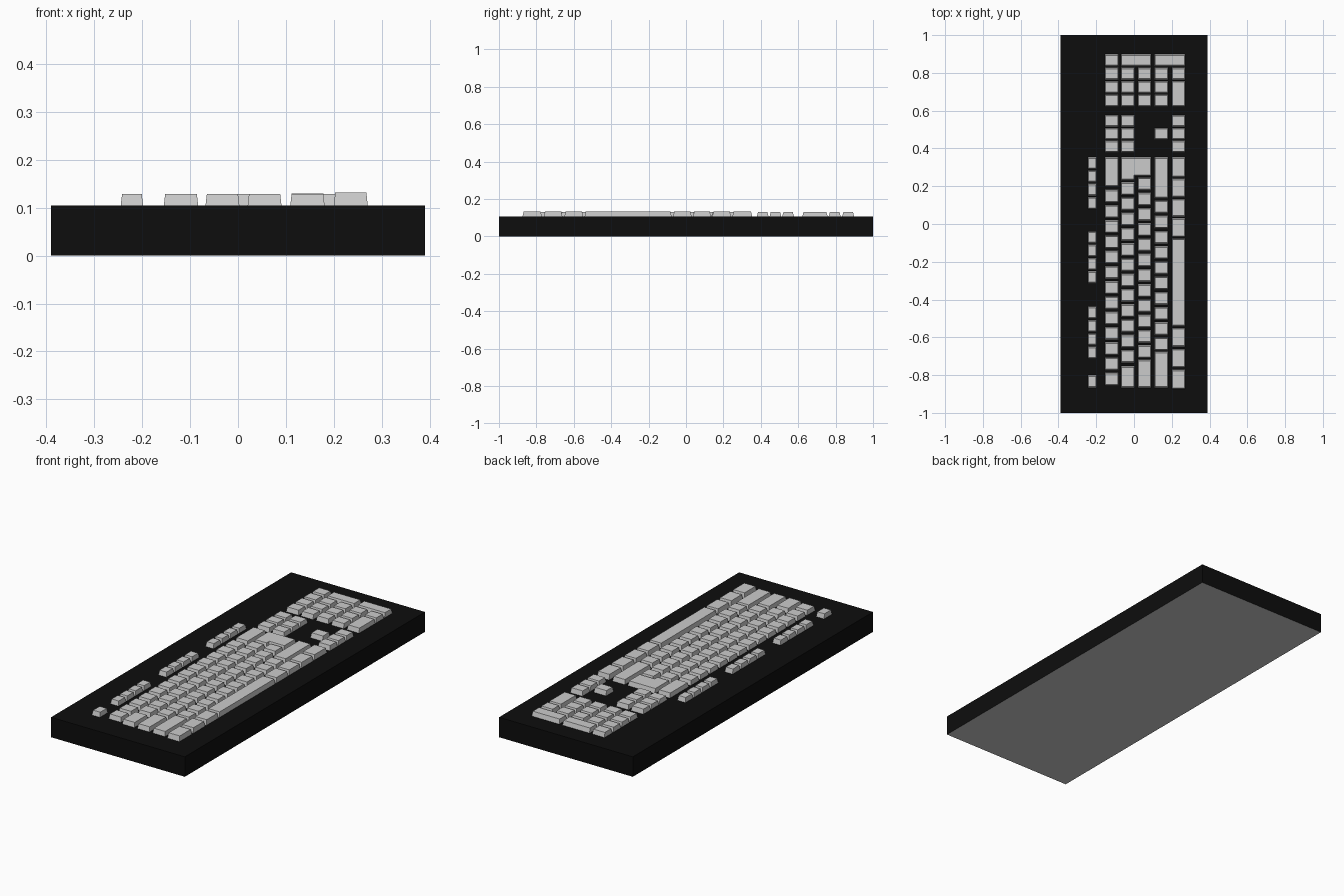
import bpy, bmesh
from mathutils import Vector

if "Cube" in bpy.data.objects:
    bpy.data.objects.remove(bpy.data.objects["Cube"])

DECK = 0.105          # top of the case
PITCH = 0.0807        # main key spacing
ROWS = [(-0.155, -0.083), (-0.068, 0.003), (0.02, 0.091), (0.109, 0.181), (0.2, 0.271)]


def make_object(name, bm):
    bmesh.ops.recalc_face_normals(bm, faces=bm.faces)
    mesh = bpy.data.meshes.new(name)
    bm.to_mesh(mesh)
    bm.free()
    ob = bpy.data.objects.new(name, mesh)
    bpy.context.collection.objects.link(ob)
    return ob


def add_cap(bm, outline, top=0.129, inset=(0.003, 0.007)):
    """Tapered key cap on a right-angled, counter-clockwise outline."""
    n = len(outline)
    pts = [Vector(p) for p in outline]
    low, high = [], []
    for i, p in enumerate(pts):
        a, b = (p - pts[i - 1]).normalized(), (pts[(i + 1) % n] - p).normalized()
        shift = Vector((-a.y - b.y, a.x + b.x))
        low.append(bm.verts.new((p.x, p.y, DECK - 0.002)))
        high.append(bm.verts.new((p.x + shift.x * inset[0], p.y + shift.y * inset[1], top)))
    bm.faces.new(high)
    bm.faces.new(low[::-1])
    for i in range(n):
        j = (i + 1) % n
        bm.faces.new((low[i], low[j], high[j], high[i]))


def rect(xs, y0, y1):
    return [(xs[0], y0), (xs[1], y0), (xs[1], y1), (xs[0], y1)]


def run(xs, start, pitch, count, length):
    """Equal keys laid out from start towards -y."""
    return [(xs, start - i * pitch - length, start - i * pitch) for i in range(count)]


def key_group(name, keys, top=0.129):
    bm = bmesh.new()
    for xs, y0, y1 in keys:
        add_cap(bm, rect(xs, y0, y1), top)
    return make_object(name, bm)


# Case: black box with a grey underside
black = bpy.data.materials.new("case_black")
black.diffuse_color = (0.004, 0.004, 0.004, 1)
black.use_nodes = True
black.node_tree.nodes["Principled BSDF"].inputs["Base Color"].default_value = black.diffuse_color
grey = bpy.data.materials.new("underside_grey")
grey.diffuse_color = (0.6, 0.6, 0.6, 1)
grey.use_nodes = True
grey.node_tree.nodes["Principled BSDF"].inputs["Base Color"].default_value = grey.diffuse_color
bm = bmesh.new()
bmesh.ops.create_cube(bm, size=1)
for v in bm.verts:
    v.co = (v.co.x * 0.78, v.co.y * 2, (v.co.z + 0.5) * DECK)
case = make_object("case", bm)
case.data.materials.append(black)
case.data.materials.append(grey)
for f in case.data.polygons:
    f.material_index = 1 if f.normal.z < -0.5 else 0

# Function keys: three groups of four plus escape
fx = (-0.245, -0.198)
keys = [k for y in (0.355, -0.038, -0.437) for k in run(fx, y, 0.0705, 4, 0.065)]
key_group("function_keys", keys + [(fx, -0.868, -0.8)])

# Main rows: wide right key, run of letter keys, wide left key
key_group("number_row", [(ROWS[0], 0.197, 0.355)] + run(ROWS[0], 0.182, PITCH, 13, 0.07))
key_group("upper_letter_row", run(ROWS[1], 0.222, PITCH, 12, 0.07) + [(ROWS[1], -0.868, -0.752)])
key_group("home_letter_row", run(ROWS[2], 0.247, PITCH, 12, 0.07) + [(ROWS[2], -0.868, -0.718)])
key_group("lower_letter_row", [(ROWS[3], 0.135, 0.355)] + run(ROWS[3], 0.126, PITCH, 10, 0.07)
          + [(ROWS[3], -0.868, -0.675)])

# Bottom row with space bar
spans = [(0.247, 0.355), (0.14, 0.241), (0.037, 0.134), (-0.07, 0.031),
         (-0.651, -0.549), (-0.761, -0.66), (-0.875, -0.77)]
key_group("modifier_keys", [(ROWS[4], a, b) for a, b in spans], 0.132)
key_group("space_bar", [(ROWS[4], -0.543, -0.076)], 0.132)

# L-shaped enter key
bm = bmesh.new()
x0, xm, x1 = ROWS[1][0], ROWS[1][1], ROWS[2][1]
add_cap(bm, [(x0, 0.23), (xm, 0.23), (xm, 0.253), (x1, 0.253), (x1, 0.355), (x0, 0.355)])
make_object("enter_key", bm)

# Navigation cluster and arrow keys
nav = [k for r in (0, 1) for k in run(ROWS[r], 0.578, 0.068, 3, 0.064)]
key_group("navigation_keys", nav)
key_group("arrow_keys", run(ROWS[4], 0.578, 0.068, 3, 0.064) + [(ROWS[3], 0.446, 0.51)], 0.13)

# Number pad, with two tall keys and one wide zero
pad = [k for r in range(4) for k in run(ROWS[r], 0.828, 0.0705, 3, 0.066)]
pad += [(ROWS[0], 0.834, 0.9), (ROWS[4], 0.762, 0.828), (ROWS[4], 0.621, 0.758)]
pad += [((ROWS[a][0], ROWS[b][1]), 0.834, 0.9) for a, b in ((1, 2), (3, 4))]
key_group("number_pad", pad)
